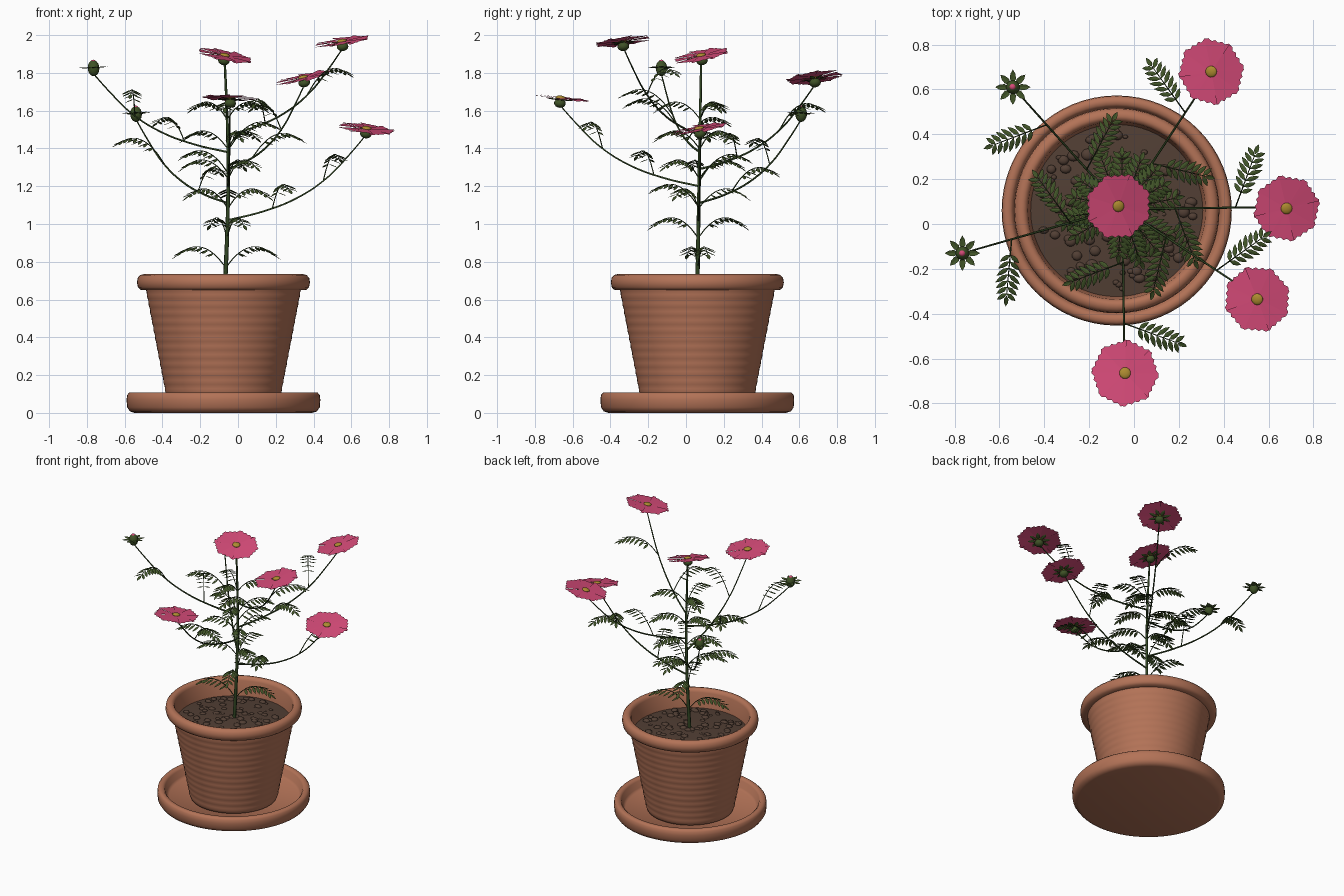
import bpy, bmesh, math, random
from mathutils import Vector, Matrix

random.seed(4)
cube = bpy.data.objects.get("Cube")
if cube:
    bpy.data.objects.remove(cube)


def material(name, rgb):
    m = bpy.data.materials.new(name)
    m.use_nodes = True
    m.diffuse_color = (*rgb, 1)
    m.node_tree.nodes["Principled BSDF"].inputs["Base Color"].default_value = (*rgb, 1)
    return m


CLAY = material("terracotta", (0.45, 0.17, 0.095))
SOIL = material("soil brown", (0.085, 0.05, 0.035))
STEM = material("stem green", (0.03, 0.06, 0.016))
LEAF = material("leaf green", (0.05, 0.085, 0.02))
PINK = material("petal pink", (0.67, 0.07, 0.19))
GOLD = material("pollen yellow", (0.42, 0.26, 0.03))

PX, PY = -0.077, 0.06          # pot axis


def finish(bm, name, mat, matrix=Matrix(), smooth=True):
    mesh = bpy.data.meshes.new(name)
    bm.to_mesh(mesh)
    bm.free()
    mesh.materials.append(mat)
    ob = bpy.data.objects.new(name, mesh)
    bpy.context.collection.objects.link(ob)
    ob.matrix_world = matrix
    if smooth:
        bpy.ops.object.select_all(action='DESELECT')
        ob.select_set(True)
        bpy.context.view_layer.objects.active = ob
        bpy.ops.object.shade_smooth_by_angle(angle=math.radians(50))
    return ob


def lathe(name, profile, mat, steps=64):
    """Spin an (r, z) outline around the pot axis."""
    bm = bmesh.new()
    pts = [bm.verts.new((r, 0, z)) for r, z in profile]
    edges = [bm.edges.new(pair) for pair in zip(pts, pts[1:])]
    bmesh.ops.spin(bm, geom=pts + edges, cent=(0, 0, 0), axis=(0, 0, 1),
                   angle=math.tau, steps=steps)
    bmesh.ops.remove_doubles(bm, verts=bm.verts, dist=1e-4)
    bmesh.ops.recalc_face_normals(bm, faces=bm.faces)
    return finish(bm, name, mat, Matrix.Translation((PX, PY, 0)))


def stalks(name, paths, radius, taper):
    """Tapered tubes along smooth paths, as one curve object."""
    cu = bpy.data.curves.new(name, 'CURVE')
    cu.dimensions = '3D'
    cu.bevel_depth, cu.bevel_resolution, cu.resolution_u = radius, 1, 5
    cu.use_fill_caps = True
    cu.materials.append(STEM)
    for path in paths:
        sp = cu.splines.new('BEZIER')
        sp.bezier_points.add(len(path) - 1)
        for i, (bp, co) in enumerate(zip(sp.bezier_points, path)):
            bp.co = co
            bp.handle_left_type = bp.handle_right_type = 'AUTO'
            bp.radius = 1 - (1 - taper) * i / (len(path) - 1)
    bpy.context.collection.objects.link(bpy.data.objects.new(name, cu))


# Saucer, faintly ridged pot with rolled rim, and soil
lathe("saucer", [(0, 0), (0.47, 0), (0.495, 0.008), (0.51, 0.03), (0.513, 0.07), (0.51, 0.095),
                 (0.498, 0.108), (0.475, 0.108), (0.462, 0.095), (0.45, 0.05), (0.435, 0.035),
                 (0, 0.035)], CLAY)
wall = []
for i in range(53):
    t = i / 52
    wall.append((0.297 + 0.113 * t + 0.0013 * math.sin(t * math.tau * 13), 0.06 + 0.59 * t))
lathe("pot", [(0, 0.036), (0.275, 0.036), (0.291, 0.044)] + wall +
      [(0.44, 0.652), (0.453, 0.665), (0.458, 0.69), (0.454, 0.715), (0.44, 0.73), (0.42, 0.735),
       (0.404, 0.728), (0.396, 0.71), (0.38, 0.57)], CLAY)
lathe("soil", [(0, 0.622), (0.2, 0.616), (0.385, 0.602)], SOIL)

bm = bmesh.new()
for _ in range(120):
    a, r, s = random.uniform(0, math.tau), 0.355 * math.sqrt(random.random()), random.uniform(0.009, 0.028)
    bmesh.ops.create_icosphere(bm, subdivisions=2, radius=s, matrix=Matrix.Translation(
        (r * math.cos(a), r * math.sin(a), 0.62 - 0.04 * r)) @ Matrix.Diagonal((1, random.uniform(0.7, 1), 0.6, 1)))
finish(bm, "soil_clumps", SOIL, Matrix.Translation((PX, PY, 0)))


# Main stem
def stem_at(z):
    return Vector((-0.07 + 0.018 * math.sin((z - 0.65) / 1.2 * math.pi), 0.06 + 0.02 * (z - 0.65) / 1.2, z))


stalks("main_stem", [[stem_at(0.59 + 0.21 * i) for i in range(7)]], 0.0125, 0.5)

# Blossoms and buds: position, facing, kind, height where the branch leaves the stem
HEADS = [((-0.07, 0.08, 1.89), (0.2, -0.19, 1), "flower", None),
         ((0.68, 0.07, 1.503), (0.12, -0.18, 1), "flower", 1.02),
         ((-0.54, 0.61, 1.585), (-0.05, 0.05, 1), "bud", 1.11),
         ((-0.04, -0.665, 1.665), (0.05, 0.1, 1), "flower", 1.2),
         ((0.345, 0.68, 1.773), (-0.22, -0.13, 1), "flower", 1.29),
         ((-0.765, -0.13, 1.828), (-0.05, 0, 1), "bud", 1.38),
         ((0.55, -0.335, 1.965), (-0.15, -0.13, 1), "flower", 1.47)]
ARC = [(0, 0), (0.25, 0.1), (0.5, 0.26), (0.72, 0.5), (0.88, 0.77), (1, 1)]


def ball(name, mat, matrix, offset, scale):
    bm = bmesh.new()
    bmesh.ops.create_uvsphere(bm, u_segments=14, v_segments=9, radius=1,
                              matrix=Matrix.Translation((0, 0, offset)) @ Matrix.Diagonal((*scale, 1)))
    finish(bm, name, mat, matrix)


def blade(bm, base, along, side, length, width):
    """Pointed leaf folded along its midrib."""
    fold = along.cross(side).normalized() * width * 0.12
    base_v, tip = bm.verts.new(base), bm.verts.new(base + along * length)
    mid = [bm.verts.new(base + along * length * f - fold) for f in (0.35, 0.7)]
    for s in (1, -1):
        rim = [bm.verts.new(base + along * length * f + side * s * width * w)
               for f, w in ((0.35, 0.5), (0.7, 0.4))]
        for f in ((base_v, rim[0], mid[0]), (mid[0], rim[0], rim[1], mid[1]), (mid[1], rim[1], tip)):
            bm.faces.new(f if s > 0 else f[::-1])


def sepals(name, matrix, z, length):
    bm = bmesh.new()
    for i in range(8):
        a = math.tau * i / 8
        out = Vector((math.cos(a), math.sin(a), 0.08))
        blade(bm, Vector((0, 0, z)) + out * 0.015, out, Vector((-out.y, out.x, 0)), length, 0.028)
    finish(bm, name, LEAF, matrix, False)


def petals(name, matrix):
    """Eight overlapping flat fan petals with toothed, squared-off ends."""
    bm = bmesh.new()
    cols = 8
    for p in range(8):
        mid = math.tau * p / 8
        lift = random.uniform(-0.015, 0.015)
        rows = []
        for r in (0.016, 0.06, 0.105, 0.134):
            row = []
            for c in range(cols + 1):
                u = 2 * c / cols - 1
                a = u * math.radians(25)
                rr = r / math.cos(a)
                if r > 0.13:
                    rr += 0.009 * (c % 2)
                z = 0.002 + r * (0.028 * u + lift)
                row.append(bm.verts.new((rr * math.cos(mid + a), rr * math.sin(mid + a), z)))
            rows.append(row)
        for lo, hi in zip(rows, rows[1:]):
            for c in range(cols):
                bm.faces.new((lo[c], hi[c], hi[c + 1], lo[c + 1]))
    finish(bm, name, PINK, matrix)


branches, fronds = [], []
for n, (pos, facing, kind, start) in enumerate(HEADS):
    pos, up = Vector(pos), Vector(facing)
    m = Matrix.Translation(pos) @ up.to_track_quat('Z', 'Y').to_matrix().to_4x4()
    if kind == "flower":
        petals(f"petals_{n}", m)
        ball(f"flower_centre_{n}", GOLD, m, 0.004, (0.026, 0.026, 0.011))
        ball(f"calyx_{n}", LEAF, m, -0.026, (0.031, 0.031, 0.024))
        sepals(f"sepals_{n}", m, -0.009, 0.065)
    else:
        ball(f"bud_{n}", LEAF, m, -0.003, (0.031, 0.031, 0.042))
        ball(f"bud_tip_{n}", PINK, m, 0.028, (0.015, 0.015, 0.014))
        sepals(f"sepals_{n}", m, -0.002, 0.064)
    if start:
        a, b = stem_at(start), pos - up.normalized() * 0.035
        path = [Vector((*a.xy.lerp(b.xy, h), a.z + (b.z - a.z) * v)) for h, v in ARC]
        branches.append(path)
        heading = math.atan2(b.y - a.y, b.x - a.x)
        # one frond on each side of the branch, held a little higher than those on the stem
        fronds.append((path[1].lerp(path[2], 0.3), heading - math.radians(70), 0.28, 1.3))
        fronds.append((path[2].lerp(path[3], 0.88), heading + math.radians(69), 0.29, 1.34))
stalks("branches", branches, 0.0058, 0.6)

# Fronds up the main stem: opposite pairs low down, whorls of three above
for i in range(6):
    count = 2 if i < 2 else 3
    for k in range(count):
        fronds.append((stem_at(0.77 + 0.157 * i), math.radians(12 + 99 * i) + math.tau * k / count,
                       0.29 - 0.01 * i, 1.2))

# Feathery fronds: arching rib, paired leaflets and an end leaflet
ribs = []
bm = bmesh.new()
for base, heading, size, rise in fronds:
    out = Vector((math.cos(heading), math.sin(heading), 0))
    side = Vector((-out.y, out.x, 0))

    def rib(t):
        return base + out * size * 0.87 * t + Vector((0, 0, size * (rise * t - 0.95 * t * t)))

    ribs.append([rib(t / 4) for t in range(5)])
    for k in range(7):
        t = 0.28 + 0.68 * k / 6
        length = 0.076 * (1 - 0.3 * abs(t - 0.6) / 0.4)
        for s in (1, -1):
            along = (out * 0.6 + side * s * 0.8 - Vector((0, 0, 0.38))).normalized()
            blade(bm, rib(t), along, along.cross(Vector((0, 0, 1))).normalized(), length, 0.021)
    tip_dir = (rib(1) - rib(0.9)).normalized()
    blade(bm, rib(1), tip_dir, side, 0.055, 0.021)
finish(bm, "leaflets", LEAF, smooth=False)
stalks("leaf_ribs", ribs, 0.0033, 0.5)
